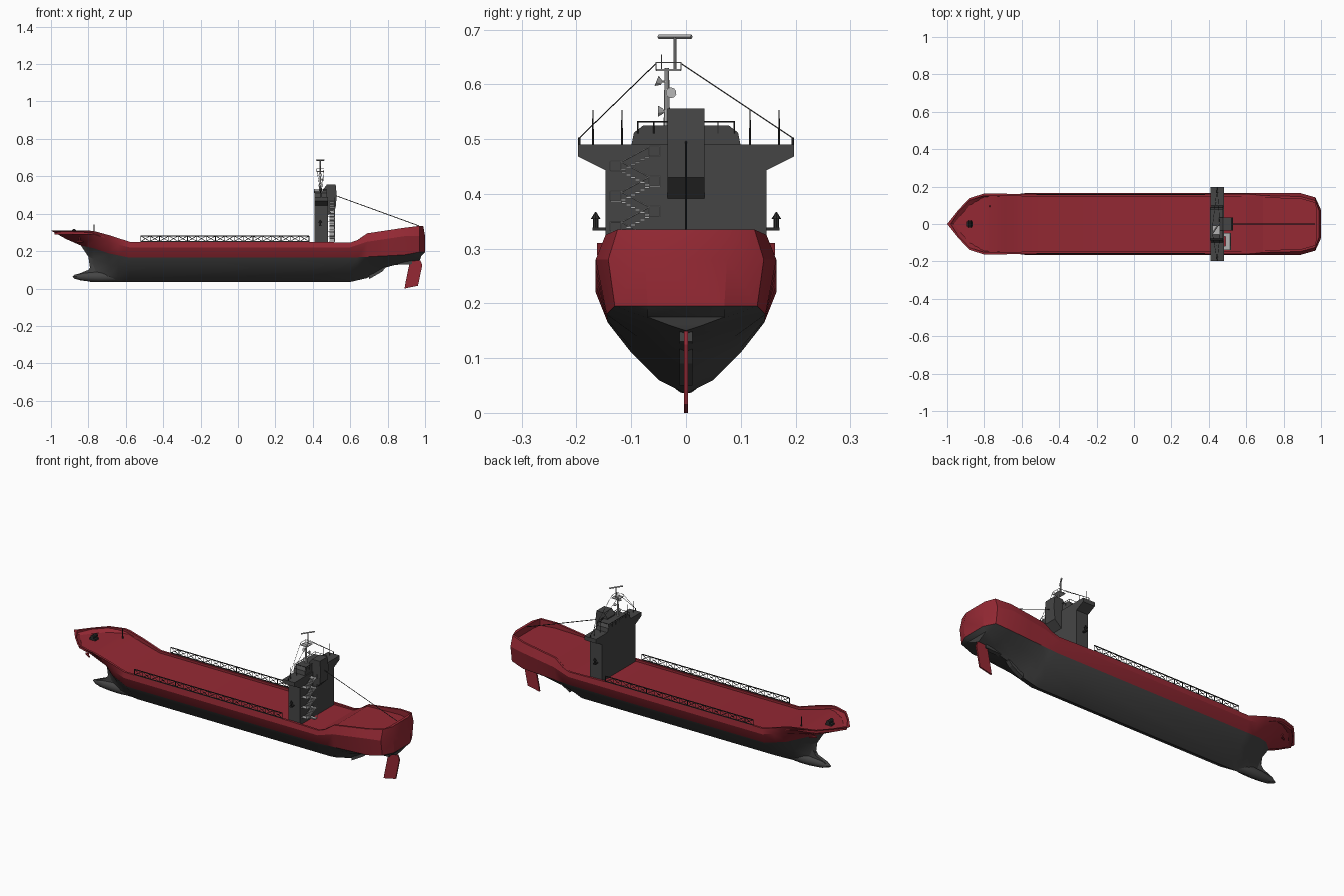
import bpy
import bmesh
from math import radians
from mathutils import Vector, Matrix

cube = bpy.data.objects.get("Cube")
if cube:
    bpy.data.objects.remove(cube, do_unlink=True)


def material(name, r, g, b):
    mat = bpy.data.materials.new(name)
    mat.use_nodes = True
    mat.diffuse_color = (r, g, b, 1)
    mat.node_tree.nodes["Principled BSDF"].inputs["Base Color"].default_value = (r, g, b, 1)
    return mat


RED = material("hull red", .30, .022, .034)
CHARCOAL = material("charcoal", .06, .06, .06)
BLACK = material("fitting black", .025, .025, .025)
GREY = material("light grey", .45, .45, .45)


def finish(bm, name, *mats, smooth=False):
    bmesh.ops.recalc_face_normals(bm, faces=bm.faces)
    mesh = bpy.data.meshes.new(name)
    bm.to_mesh(mesh)
    bm.free()
    obj = bpy.data.objects.new(name, mesh)
    bpy.context.collection.objects.link(obj)
    for mat in mats:
        mesh.materials.append(mat)
    if smooth:
        bpy.ops.object.select_all(action='DESELECT')
        obj.select_set(True)
        bpy.context.view_layer.objects.active = obj
        bpy.ops.object.shade_smooth_by_angle(angle=radians(25))
    return obj


def box(bm, x, y, z):
    """Box between (low, high) pairs on each axis."""
    size = Matrix.Diagonal((x[1] - x[0], y[1] - y[0], z[1] - z[0], 1))
    centre = Vector((sum(x), sum(y), sum(z))) / 2
    bmesh.ops.create_cube(bm, size=1, matrix=Matrix.Translation(centre) @ size)


def rod(bm, start, end, r=.002, tip=None, sides=6):
    a, b = Vector(start), Vector(end)
    turn = (b - a).to_track_quat('Z', 'Y').to_matrix().to_4x4()
    bmesh.ops.create_cone(bm, cap_ends=True, segments=sides, radius1=r,
                          radius2=r if tip is None else tip, depth=(b - a).length,
                          matrix=Matrix.Translation((a + b) / 2) @ turn)


def prism(bm, points, low, high, axis):
    """Extrude a closed profile along x or y."""
    def at(p, d):
        return (d, p[0], p[1]) if axis == 'x' else (p[0], d, p[1])
    a = [bm.verts.new(at(p, low)) for p in points]
    b = [bm.verts.new(at(p, high)) for p in points]
    bm.faces.new(a)
    bm.faces.new(b[::-1])
    for i in range(len(a)):
        bm.faces.new((a[i - 1], a[i], b[i], b[i - 1]))


def mirrored(half):
    return half + [(-y, z) for y, z in reversed(half)]


# Hull lines, keel upwards: (x, half breadth, height)
keel = [(-.79, 0, .035), (.6, 0, .035), (.73, 0, .065), (.78, 0, .11), (.89, 0, .14), (.97, 0, .15)]
bilge = [(-.79, 0, .1), (-.7, .025, .07), (-.58, .05, .06), (.6, .05, .06), (.78, .03, .12),
         (.89, .03, .145), (.975, .03, .16)]
lower = [(-.8, 0, .17), (-.7, .06, .13), (-.58, .1, .11), (.6, .1, .11), (.78, .09, .14), (.98, .07, .175)]
water = [(-.84, 0, .23), (-.77, .065, .215), (-.7, .11, .19), (-.58, .143, .165), (.6, .143, .165),
         (.89, .145, .18), (.97, .13, .195), (1, .07, .195)]
chine = [(-.92, 0, .265), (-.88, .055, .265), (-.82, .11, .265), (-.7, .15, .25), (-.58, .165, .22),
         (.6, .165, .22), (.69, .165, .25), (.89, .165, .28), (.97, .142, .28), (1, .075, .28)]
rail = [(-1, 0, .31), (-.94, .075, .31), (-.88, .138, .31), (-.8, .163, .31), (-.75, .163, .305),
        (-.58, .16, .25), (.4, .16, .25), (.62, .16, .245), (.69, .152, .295), (.89, .147, .325),
        (.97, .125, .335), (.99, .07, .335)]
inner = [(x, max(y - .012, 0), z) for x, y, z in rail]
inner[0], inner[-1] = (-.98, 0, .31), (.975, .06, .335)
deck_z = [(-.98, 0, .29), (-.77, 0, .29), (-.69, 0, .265), (-.58, 0, .238), (.6, 0, .238), (.69, 0, .288),
          (.975, 0, .3)]
stations = [-1, -.97, -.94, -.91, -.88, -.85, -.82, -.8, -.77, -.69, -.64, -.58, .4, .6, .64, .69, .78,
            .89, .97, 1]


def sample(line, x):
    x = min(max(x, line[0][0]), line[-1][0])
    for a, b in zip(line, line[1:]):
        if x <= b[0]:
            return Vector(a).lerp(Vector(b), (x - a[0]) / (b[0] - a[0]))


bm = bmesh.new()
rings = []
for x in stations:
    ring = [sample(line, x) for line in (keel, bilge, lower, water, chine, rail, inner)]
    floor = ring[-1].copy()
    floor.z = sample(deck_z, floor.x).z
    ring.append(floor)
    rings.append([[bm.verts.new((p.x, side * p.y, p.z)) for p in ring] for side in (1, -1)])


def panel(level, *verts):
    bm.faces.new(verts).material_index = 1 if level < 3 else 0


for fore, aft in zip(rings, rings[1:]):
    for f, a in zip(fore, aft):
        for i in range(len(f) - 1):
            panel(i, f[i], f[i + 1], a[i + 1], a[i])
    panel(9, fore[0][-1], fore[1][-1], aft[1][-1], aft[0][-1])
# Transom and its bulwark
port, star = rings[-1]
for i in range(len(port) - 1):
    panel(i, port[i], port[i + 1], star[i + 1], star[i])
bmesh.ops.remove_doubles(bm, verts=bm.verts, dist=.0005)
bmesh.ops.dissolve_degenerate(bm, edges=bm.edges, dist=.0005)
finish(bm, "hull", RED, CHARCOAL, smooth=True)

# Bulbous bow, stern skeg, rudder
bm = bmesh.new()
bmesh.ops.create_uvsphere(bm, u_segments=12, v_segments=8, radius=1,
                          matrix=Matrix.Translation((-.73, 0, .063)) @ Matrix.Diagonal((.155, .026, .028, 1)))
prism(bm, [(-.86, .075), (-.8, .1), (-.77, .14), (-.7, .08), (-.7, .04), (-.84, .045)], -.01, .01, 'y')
finish(bm, "bulbous_bow", CHARCOAL, smooth=True)
bm = bmesh.new()
prism(bm, [(.7, .05), (.77, .09), (.8, .125), (.93, .13), (.93, .16), (.7, .13)], -.012, .012, 'y')
finish(bm, "skeg", CHARCOAL)
bm = bmesh.new()
prism(bm, [(.92, .15), (.975, .15), (.985, .125), (.962, .015), (.89, 0), (.895, .03)], -.004, .004, 'y')
finish(bm, "rudder", RED)

# Side lattice railings
for side, name in ((1, "left"), (-1, "right")):
    bm = bmesh.new()
    y, cells, start, end = side * .158, 18, -.52, .38
    step = (end - start) / cells
    for z in (.252, .281):
        box(bm, (start, end), (y - .002, y + .002), (z - .002, z + .002))
    for i in range(cells + 1):
        x = start + i * step
        rod(bm, (x, y, .245), (x, y, .281), .0018, sides=4)
        if i < cells:
            rod(bm, (x, y, .252), (x + step, y, .281), .0015, sides=4)
            rod(bm, (x, y, .281), (x + step, y, .252), .0015, sides=4)
    finish(bm, name + "_lattice_railing", BLACK)

# Bridge tower with wings and wheelhouse
bm = bmesh.new()
prism(bm, mirrored([(.147, .23), (.147, .443), (.197, .468), (.197, .49)]), .41, .482, 'x')
finish(bm, "bridge_tower", CHARCOAL)
bm = bmesh.new()
prism(bm, mirrored([(.1, .488), (.095, .512), (.078, .525)]), .408, .476, 'x')
finish(bm, "wheelhouse", CHARCOAL)
bm = bmesh.new()
prism(bm, [(.455, .39), (.48, .39), (.522, .43), (.528, .5), (.522, .556), (.475, .556), (.455, .53)],
      -.034, .034, 'y')
finish(bm, "funnel", CHARCOAL)

# Roof and wing rails, whip aerials
bm = bmesh.new()
for x in (.408, .476):
    rod(bm, (x, -.088, .532), (x, .088, .532), .0013)
    for i in range(7):
        y = -.088 + i * .0293
        rod(bm, (x, y, .51), (x, y, .532), .0013)
for side in (1, -1):
    rod(bm, (.408, side * .088, .532), (.476, side * .088, .532), .0013)
    for y in (.117, .17):
        rod(bm, (.44, side * y, .485), (.44, side * y, .553), .002, .001)
    rod(bm, (.445, side * .195, .485), (.445, side * .195, .503), .002)
finish(bm, "roof_rails_and_aerials", BLACK)

# Side ventilators
for side, name in ((1, "left"), (-1, "right")):
    bm = bmesh.new()
    box(bm, (.434, .446), sorted((side * .14, side * .171)), (.333, .339))
    rod(bm, (.44, side * .165, .335), (.44, side * .165, .354), .005, sides=8)
    rod(bm, (.44, side * .165, .354), (.44, side * .165, .367), .009, .001, sides=8)
    finish(bm, name + "_ventilator", BLACK)

# Radar mast with platform, scanner and dishes
bm = bmesh.new()
rod(bm, (.44, -.035, .52), (.44, -.035, .63), .006, .004, 8)
rod(bm, (.44, -.02, .625), (.44, -.02, .688), .003, sides=8)
box(bm, (.42, .46), (-.055, -.009), (.624, .628))
for x in (.42, .46):
    rod(bm, (x, -.055, .64), (x, -.009, .64), .001)
    for y in (-.055, -.009):
        rod(bm, (x, y, .625), (x, y, .64), .001)
for y in (-.055, -.009):
    rod(bm, (.42, y, .64), (.46, y, .64), .001)
rod(bm, (.42, -.05, .687), (.46, .01, .687), .004, sides=4)
rod(bm, (.44, -.045, .625), (.44, -.045, .655), .001)
finish(bm, "radar_mast", GREY)
bm = bmesh.new()
for centre, aim in (((.44, -.05, .605), (0, -1, .4)), ((.452, -.028, .584), (1, .2, .2)),
                    ((.44, -.047, .551), (0, -1, 0))):
    c, d = Vector(centre), Vector(aim).normalized()
    rod(bm, c - d * .006, c + d * .004, .004, .01, 10)
    rod(bm, c, (.44, -.035, c.z), .002)
finish(bm, "satellite_dishes", GREY)

# Rigging
bm = bmesh.new()
for side, y in ((1, -.009), (-1, -.055)):
    for x in (.42, .46):
        rod(bm, (.445, side * .195, .502), (x, y, .638), .001, sides=4)
rod(bm, (.522, 0, .497), (.968, 0, .335), .002, sides=4)
finish(bm, "rigging", BLACK)

# Zigzag outside stair: landings with rails joined by stepped flights
bm = bmesh.new()
outer_y, inner_y, rise, top = -.118, -.067, .0275, .47
for i in range(9):
    z = top - i * rise
    near, far = (inner_y, inner_y + .02) if i % 2 == 0 else (outer_y - .02, outer_y)
    box(bm, (.482, .518), (near, far), (z - .002, z))
    for y in (near, far):
        rod(bm, (.516, y, z), (.516, y, z + .017), .0014, sides=4)
    rod(bm, (.516, near, z + .017), (.516, far, z + .017), .0014, sides=4)
    if i == 8:
        break
    a, b = (inner_y, outer_y) if i % 2 == 0 else (outer_y, inner_y)
    rod(bm, (.516, a, z + .016), (.516, b, z - rise + .016), .0014, sides=4)
    for s in range(6):
        y, h = a + (b - a) * (s + .5) / 6, z - rise * (s + .5) / 6
        box(bm, (.49, .518), (y - .0045, y + .0045), (h - .0025, h + .001))
finish(bm, "zigzag_stair", GREY)

# Foredeck fittings and anchors
bm = bmesh.new()
box(bm, (-.895, -.86), (-.014, .014), (.288, .3))
rod(bm, (-.877, -.018, .308), (-.877, .018, .308), .011, sides=10)
finish(bm, "windlass", BLACK)
bm = bmesh.new()
rod(bm, (-.77, .095, .285), (-.77, .095, .342), .004, .002)
finish(bm, "foredeck_post", BLACK)
bm = bmesh.new()
for side in (1, -1):
    rod(bm, (-.85, side * .09, .285), (-.845, side * .095, .25), .006, .004)
    rod(bm, (-.862, side * .09, .252), (-.828, side * .112, .25), .005)
finish(bm, "anchors", RED)
